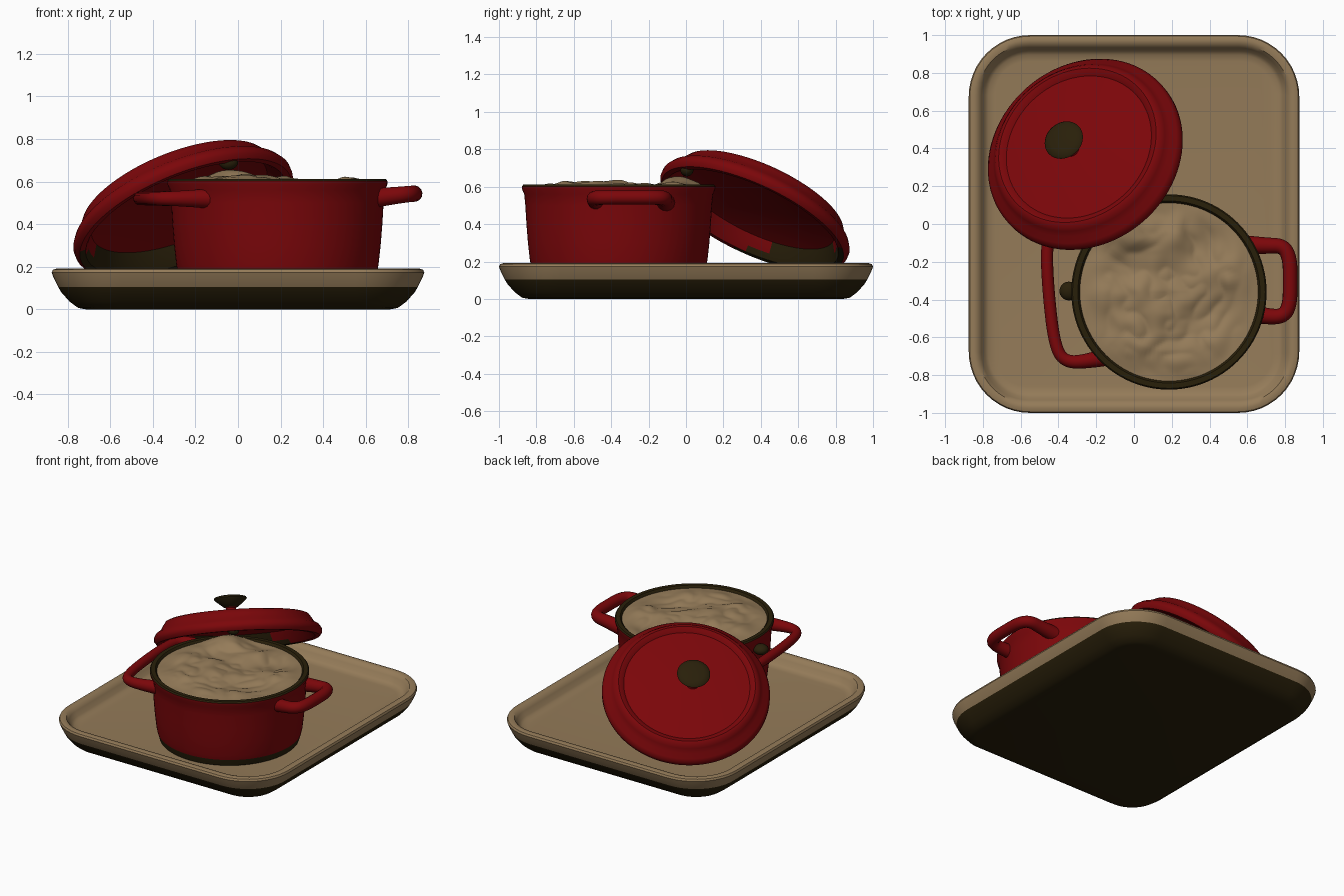
import bpy, bmesh, math
from mathutils import Vector, Matrix, noise

if "Cube" in bpy.data.objects:
    bpy.data.objects.remove(bpy.data.objects["Cube"])


def material(name, rgb):
    m = bpy.data.materials.new(name)
    m.diffuse_color = (*rgb, 1)
    m.use_nodes = True
    m.node_tree.nodes["Principled BSDF"].inputs["Base Color"].default_value = m.diffuse_color
    return m


RED = material("red enamel", (0.2, 0.002, 0.003))
TAN = material("warm tan", (0.3, 0.2, 0.1))
DARK = material("dark brown", (0.022, 0.014, 0.003))


def finish(bm, name, mats, matrix=None, angle=40):
    bmesh.ops.recalc_face_normals(bm, faces=bm.faces)
    me = bpy.data.meshes.new(name)
    bm.to_mesh(me)
    bm.free()
    for m in mats:
        me.materials.append(m)
    ob = bpy.data.objects.new(name, me)
    bpy.context.collection.objects.link(ob)
    if matrix:
        ob.matrix_world = matrix
    bpy.ops.object.select_all(action='DESELECT')
    ob.select_set(True)
    bpy.context.view_layer.objects.active = ob
    bpy.ops.object.shade_smooth_by_angle(angle=math.radians(angle))
    return ob


def skin(loops, cap_start=True, cap_end=True, bands=None):
    """Bridge equal-length closed loops; bands gives a material per strip."""
    bm = bmesh.new()
    rings = [[bm.verts.new(p) for p in lp] for lp in loops]
    n = len(rings[0])
    for k in range(len(rings) - 1):
        a, b = rings[k], rings[k + 1]
        for i in range(n):
            j = (i + 1) % n
            f = bm.faces.new((a[i], a[j], b[j], b[i]))
            f.material_index = bands[k] if bands else 0
    if cap_start:
        bm.faces.new(rings[0]).material_index = bands[0] if bands else 0
    if cap_end:
        bm.faces.new(rings[-1]).material_index = bands[-1] if bands else 0
    return bm


def lathe(name, profile, mats, matrix, bands=None, n=72):
    loops = [[(r * math.cos(2 * math.pi * i / n), r * math.sin(2 * math.pi * i / n), z)
              for i in range(n)] for r, z in profile]
    return finish(skin(loops, bands=bands), name, mats, matrix)


def rounded_rect(hx, hy, r, z, seg=12):
    pts = []
    for q, (sx, sy) in enumerate(((1, 1), (-1, 1), (-1, -1), (1, -1))):
        for k in range(seg + 1):
            a = math.pi / 2 * (q + k / seg)
            pts.append((sx * (hx - r) + r * math.cos(a), sy * (hy - r) + r * math.sin(a), z))
    return pts


def blob(name, loc, size, mat):
    bm = bmesh.new()
    bmesh.ops.create_uvsphere(bm, u_segments=20, v_segments=12, radius=1)
    bmesh.ops.scale(bm, vec=size, verts=bm.verts)
    return finish(bm, name, [mat], Matrix.Translation(loc))


def tube(name, pts, radius, mat):
    cu = bpy.data.curves.new(name, 'CURVE')
    cu.dimensions = '3D'
    cu.bevel_depth = radius
    cu.bevel_resolution = 5
    cu.resolution_u = 8
    cu.use_fill_caps = True
    sp = cu.splines.new('NURBS')
    sp.points.add(len(pts) - 1)
    for p, c in zip(sp.points, pts):
        p.co = (*c[:3], 1)
        p.radius = c[3]
    sp.order_u = 3
    sp.use_endpoint_u = True
    cu.materials.append(mat)
    ob = bpy.data.objects.new(name, cu)
    bpy.context.collection.objects.link(ob)


# Tray: nested rounded rectangles, dark underside and tan upper half
tray = [(0.16, 0.0), (0.125, 0.006), (0.085, 0.035), (0.045, 0.08), (0.03, 0.105),
        (0.01, 0.145), (0.0, 0.172), (0.006, 0.186), (0.025, 0.192), (0.05, 0.187),
        (0.068, 0.165), (0.085, 0.135), (0.105, 0.122), (0.14, 0.118)]
loops = [rounded_rect(0.875 - i, 1 - i, 0.325 - i * 1.1, z) for i, z in tray]
finish(skin(loops, bands=[0] * 4 + [1] * 9), "tray", [DARK, TAN])

# Pot: dark foot, red wall, dark rim and inside lip
POT = Vector((0.185, -0.36, 0))
pot = [(0.42, 0.112), (0.455, 0.13), (0.468, 0.175), (0.475, 0.21), (0.485, 0.3),
       (0.493, 0.4), (0.499, 0.5), (0.505, 0.56), (0.516, 0.585), (0.517, 0.602),
       (0.51, 0.611), (0.482, 0.611), (0.472, 0.6), (0.47, 0.56)]
lathe("pot", pot, [DARK, RED], Matrix.Translation(POT),
      bands=[0, 0] + [1] * 7 + [0] * 4, n=96)

# Lumpy food filling the pot, heaped where the lid leans
bm = bmesh.new()
N, RINGS = 120, 44
rows = []
for k in range(1, RINGS + 1):
    row = []
    for i in range(N):
        r, a = 0.476 * k / RINGS, 2 * math.pi * i / N
        x, y = r * math.cos(a), r * math.sin(a)
        p = Vector((x * 4.5, y * 4.5, 2.3))
        lump = noise.noise(p) + 0.5 * abs(noise.noise(p * 2.1))
        fade = min(1, (0.476 - r) / 0.16)
        z = 0.594 + 0.05 * lump * fade
        d2 = (x + 0.24) ** 2 + (y - 0.33) ** 2
        z += 0.055 * math.exp(-d2 / 0.014)
        row.append(bm.verts.new((x, y, z)))
    rows.append(row)
bm.faces.new(rows[0])
for a, b in zip(rows, rows[1:]):
    for i in range(N):
        j = (i + 1) % N
        bm.faces.new((a[i], a[j], b[j], b[i]))
finish(bm, "food", [TAN], Matrix.Translation(POT), 60)

# Loop handles, flared where they meet the pot
tube("right_handle", [(0.58, -0.11, 0.515, 1.3), (0.7, -0.115, 0.53, 1.1), (0.79, -0.115, 0.54, 1),
                      (0.825, -0.18, 0.543, 1), (0.828, -0.3, 0.543, 1), (0.825, -0.43, 0.543, 1),
                      (0.79, -0.49, 0.54, 1), (0.7, -0.49, 0.53, 1.1),
                      (0.58, -0.47, 0.515, 1.3)], 0.039, RED)
tube("left_handle", [(-0.12, 0.0, 0.52, 1.5), (-0.3, 0.0, 0.52, 1.1), (-0.44, -0.02, 0.52, 1),
                     (-0.465, -0.14, 0.52, 1), (-0.45, -0.4, 0.52, 1), (-0.42, -0.64, 0.52, 1),
                     (-0.37, -0.73, 0.52, 1), (-0.25, -0.73, 0.52, 1.2),
                     (-0.08, -0.69, 0.52, 1.6)], 0.032, RED)

# Small dark lugs on the pot side and under the lid edge
blob("side_lug", (-0.345, -0.355, 0.52), (0.05, 0.05, 0.035), DARK)
blob("lid_lug", (-0.045, 0.005, 0.69), (0.045, 0.035, 0.035), DARK)

# Lid: hollow domed shell leaning against the pot, tilted to the back left
t = math.radians(32)
axis = Vector((-0.66 * math.sin(t), 0.75 * math.sin(t), math.cos(t)))
lid_m = Matrix.Translation((-0.25, 0.36, 0.435)) @ axis.to_track_quat('Z', 'Y').to_matrix().to_4x4()
lid = [(0.001, 0.12), (0.3, 0.11), (0.44, 0.075), (0.475, 0.02), (0.5, -0.008), (0.53, -0.01),
       (0.546, 0.01), (0.546, 0.035), (0.53, 0.06), (0.5, 0.08), (0.482, 0.11), (0.465, 0.134),
       (0.445, 0.142), (0.425, 0.133), (0.41, 0.12), (0.39, 0.122), (0.25, 0.142), (0.001, 0.15)]
lid_ob = lathe("lid", lid, [RED, DARK], lid_m, n=96)
# dark stain on the lowest part of the lid's inside and lip
for f in lid_ob.data.polygons:
    z = (lid_m @ f.center).z
    inside = math.hypot(f.center.x, f.center.y) < 0.53 and f.center.z < 0.06
    if z < (0.27 if inside else 0.165):
        f.material_index = 1

# Knob on a short red stem
knob_m = Matrix.Translation((-0.03, -0.02, 0)) @ lid_m
lathe("knob_stem", [(0.05, 0.13), (0.033, 0.17), (0.033, 0.2), (0.05, 0.22)], [RED], knob_m, n=32)
lathe("knob", [(0.045, 0.205), (0.07, 0.225), (0.1, 0.25), (0.108, 0.262), (0.1, 0.272),
               (0.07, 0.28), (0.002, 0.283)], [DARK], knob_m, n=40)
